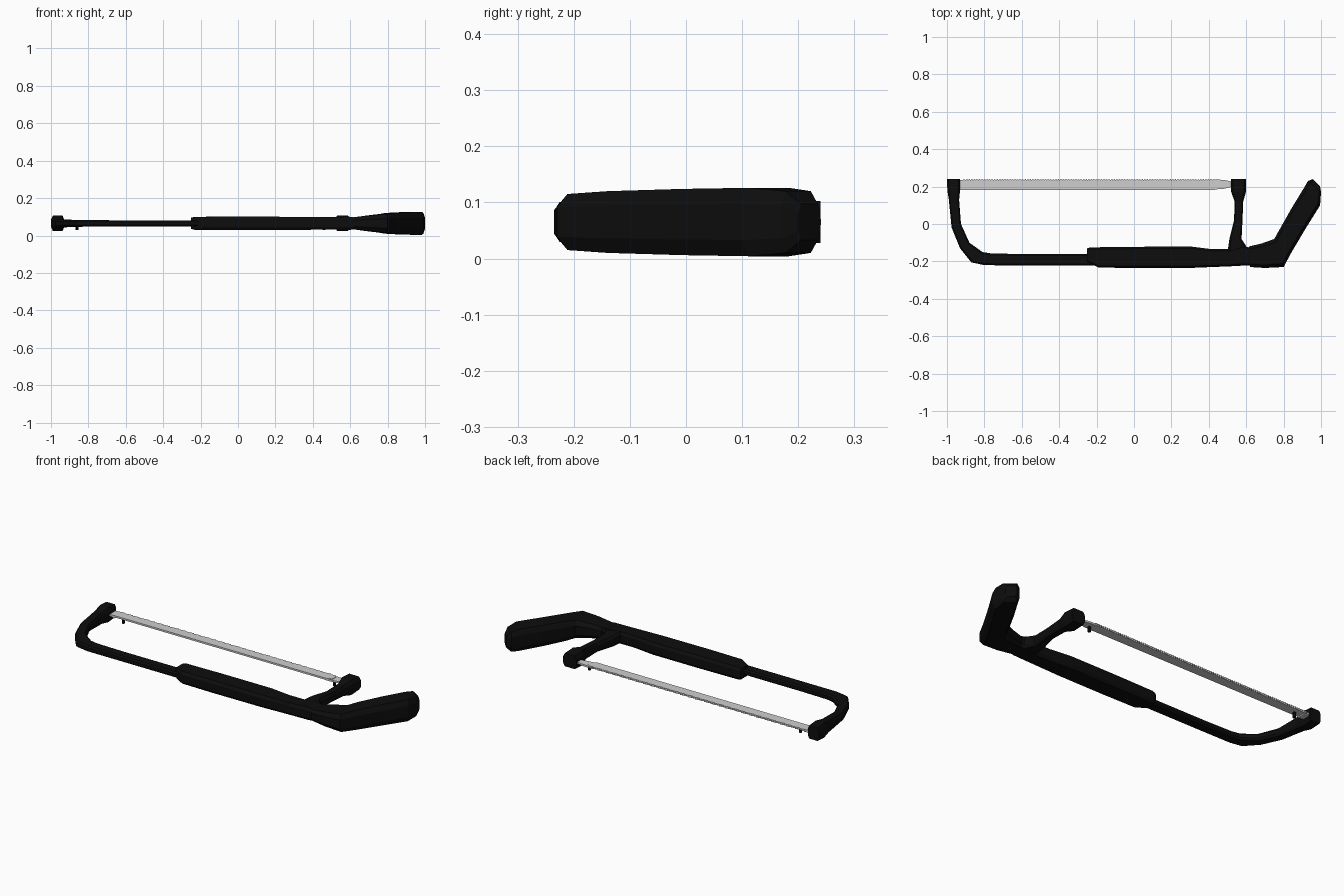
import bpy, bmesh
from mathutils import Vector

cube = bpy.data.objects.get("Cube")
if cube:
    bpy.data.objects.remove(cube, do_unlink=True)

MID = 0.065  # height of the central plane


def material(name, colour, rough):
    mat = bpy.data.materials.new(name)
    mat.use_nodes = True
    mat.diffuse_color = (*colour, 1)
    shader = mat.node_tree.nodes["Principled BSDF"]
    shader.inputs["Base Color"].default_value = (*colour, 1)
    shader.inputs["Roughness"].default_value = rough
    return mat


black = material("black plastic", (0.004, 0.004, 0.004), 0.6)
steel = material("pale steel", (0.62, 0.62, 0.62), 0.5)


def finish(name, bm, mat):
    bmesh.ops.recalc_face_normals(bm, faces=bm.faces[:])
    mesh = bpy.data.meshes.new(name)
    bm.to_mesh(mesh)
    bm.free()
    mesh.materials.append(mat)
    obj = bpy.data.objects.new(name, mesh)
    bpy.context.collection.objects.link(obj)
    return obj


def loft(name, sections, chamfer=0.25):
    """Octagonal tube through sections: inner x, y, outer x, y, half height."""
    bm = bmesh.new()
    rings = []
    for ax, ay, bx, by, h in sections:
        a, b = Vector((ax, ay, MID)), Vector((bx, by, MID))
        centre, half = (a + b) / 2, (b - a) / 2
        k = 1 - chamfer
        shape = [(1, k * 0.7), (k, 1), (-k, 1), (-1, k * 0.7),
                 (-1, -k * 0.7), (-k, -1), (k, -1), (1, -k * 0.7)]
        rings.append([bm.verts.new(centre + half * u + Vector((0, 0, h * v)))
                      for u, v in shape])
    for r, s in zip(rings, rings[1:]):
        for i in range(8):
            j = (i + 1) % 8
            bm.faces.new((r[i], r[j], s[j], s[i]))
    bm.faces.new(rings[0])
    bm.faces.new(rings[-1])
    return finish(name, bm, black)


def plate(name, outline, z0, z1, mat):
    bm = bmesh.new()
    face = bm.faces.new([bm.verts.new((x, y, z0)) for x, y in outline])
    new = bmesh.ops.extrude_face_region(bm, geom=[face])["geom"]
    verts = [v for v in new if isinstance(v, bmesh.types.BMVert)]
    bmesh.ops.translate(bm, verts=verts, vec=(0, 0, z1 - z0))
    return finish(name, bm, mat)


# Front arm bending into the long bar
loft("frame_bar", [
    (-0.93, 0.24, -1.0, 0.24, 0.037),
    (-0.93, 0.18, -0.998, 0.18, 0.042),
    (-0.935, 0.13, -0.99, 0.13, 0.032),
    (-0.925, 0.0, -0.975, -0.02, 0.022),
    (-0.88, -0.1, -0.93, -0.13, 0.019),
    (-0.81, -0.15, -0.87, -0.205, 0.018),
    (-0.76, -0.158, -0.8, -0.22, 0.017),
    (-0.6, -0.16, -0.6, -0.222, 0.016),
    (-0.2, -0.16, -0.2, -0.222, 0.016)])

# Thick sleeve on the bar
loft("bar_sleeve", [
    (-0.25, -0.13, -0.25, -0.2, 0.03),
    (-0.235, -0.125, -0.19, -0.233, 0.035),
    (0.0, -0.122, 0.0, -0.235, 0.036),
    (0.3, -0.12, 0.3, -0.235, 0.035),
    (0.42, -0.135, 0.42, -0.23, 0.034),
    (0.52, -0.135, 0.52, -0.226, 0.034),
    (0.58, -0.115, 0.59, -0.222, 0.036),
    (0.63, -0.13, 0.64, -0.222, 0.03)], 0.18)

# Rear arm holding the blade
loft("rear_arm", [
    (0.518, 0.24, 0.6, 0.24, 0.037),
    (0.52, 0.17, 0.598, 0.17, 0.042),
    (0.538, 0.12, 0.584, 0.12, 0.03),
    (0.535, 0.02, 0.58, 0.02, 0.025),
    (0.51, -0.08, 0.575, -0.08, 0.03),
    (0.5, -0.15, 0.62, -0.15, 0.034)])

# Pistol grip
loft("handle", [
    (0.615, -0.12, 0.62, -0.23, 0.032),
    (0.68, -0.105, 0.7, -0.235, 0.041),
    (0.75, -0.08, 0.8, -0.23, 0.05),
    (0.775, -0.035, 0.84, -0.155, 0.055),
    (0.84, 0.08, 0.92, -0.02, 0.059),
    (0.91, 0.195, 0.995, 0.1, 0.061),
    (0.93, 0.23, 1.0, 0.17, 0.055),
    (0.955, 0.24, 0.995, 0.2, 0.032)])

# Toothed blade
teeth = []
count = 100
for i in range(count):
    x = 0.44 - 1.36 * i / count
    teeth += [(x, 0.241), (x - 0.009, 0.235)]
blade = [(-0.94, 0.182), (0.43, 0.182), (0.455, 0.195), (0.455, 0.225)]
plate("blade", blade + teeth + [(-0.94, 0.235)], MID - 0.005, MID + 0.005, steel)

# Blade tabs and pins at both ends
plate("rear_blade_tab", [(0.42, 0.184), (0.48, 0.188), (0.53, 0.2),
                         (0.53, 0.226), (0.48, 0.236), (0.42, 0.238)],
      MID - 0.008, MID + 0.002, steel)
plate("front_blade_tab", [(-0.95, 0.19), (-0.9, 0.186),
                          (-0.9, 0.23), (-0.95, 0.23)],
      MID - 0.012, MID + 0.002, steel)
for name, x in (("front_pin", -0.86), ("rear_pin", 0.46)):
    bm = bmesh.new()
    bmesh.ops.create_cone(bm, cap_ends=True, segments=8,
                          radius1=0.008, radius2=0.008, depth=0.034)
    bmesh.ops.translate(bm, verts=bm.verts[:], vec=(x, 0.205, 0.046))
    finish(name, bm, black)
